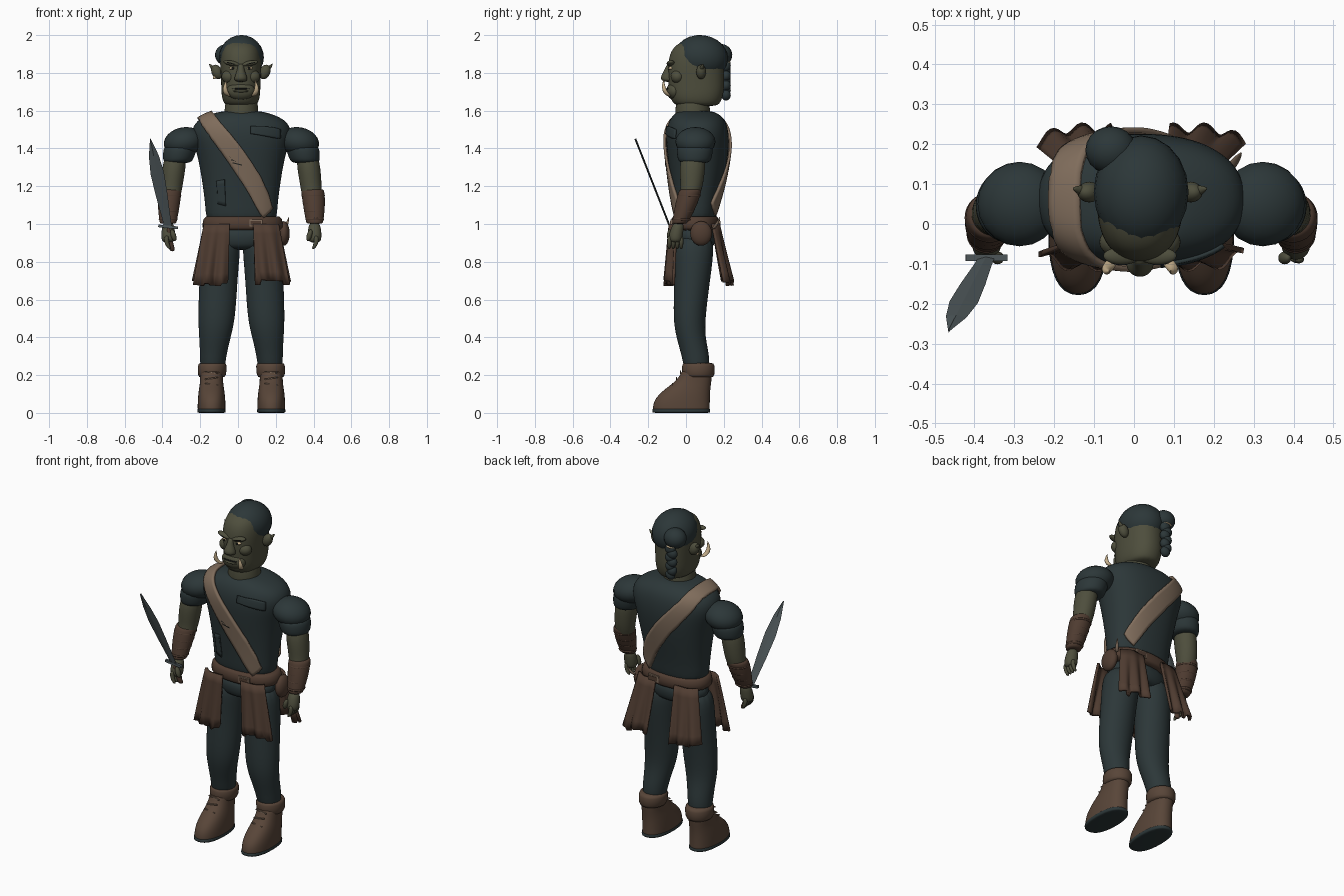
import bpy, bmesh, math, random
from mathutils import Vector, Matrix

random.seed(4)
if "Cube" in bpy.data.objects:
    bpy.data.objects.remove(bpy.data.objects["Cube"])

CX = 0.018  # body midline
SIDES = (("right", -1), ("left", 1))


def material(name, r, g, b):
    m = bpy.data.materials.new(name)
    m.use_nodes = True
    m.diffuse_color = (r, g, b, 1)
    bsdf = next(n for n in m.node_tree.nodes if n.type == "BSDF_PRINCIPLED")
    bsdf.inputs["Base Color"].default_value = (r, g, b, 1)
    bsdf.inputs["Roughness"].default_value = 0.9
    return m


CLOTH = material("dark teal cloth", .025, .038, .040)
SKIN = material("olive skin", .076, .076, .046)
LEATHER = material("dark brown leather", .080, .046, .031)
BOOT = material("boot leather", .098, .060, .040)
STRAP = material("tan strap", .215, .152, .106)
IVORY = material("ivory", .56, .43, .26)
STEEL = material("dull steel", .078, .098, .104)
BLACK = material("near black", .010, .011, .010)


def finish(name, bm, mat, smooth=True, subsurf=0):
    bmesh.ops.recalc_face_normals(bm, faces=bm.faces)
    me = bpy.data.meshes.new(name)
    bm.to_mesh(me)
    bm.free()
    me.materials.append(mat)
    for p in me.polygons:
        p.use_smooth = smooth
    ob = bpy.data.objects.new(name, me)
    bpy.context.collection.objects.link(ob)
    if subsurf:
        mod = ob.modifiers.new("round", "SUBSURF")
        mod.levels = mod.render_levels = subsurf
    return ob


def tube(name, rings, mat, n=16, power=2.0, subsurf=2):
    """Stack of level rings, each (x, y, z, half width, half depth)."""
    bm = bmesh.new()
    loops = []
    for x, y, z, rx, ry in rings:
        loop = []
        for i in range(n):
            a = math.tau * i / n
            c, s = math.cos(a), math.sin(a)
            loop.append(bm.verts.new((x + rx * math.copysign(abs(c) ** (2 / power), c),
                                      y + ry * math.copysign(abs(s) ** (2 / power), s), z)))
        loops.append(loop)
    for lo, hi in zip(loops, loops[1:]):
        for i in range(n):
            j = (i + 1) % n
            bm.faces.new((lo[i], lo[j], hi[j], hi[i]))
    bm.faces.new(loops[0])
    bm.faces.new(loops[-1])
    return finish(name, bm, mat, True, subsurf)


def ball(name, loc, r, mat, tilt=0, axis="Y"):
    bm = bmesh.new()
    m = Matrix.Translation(loc) @ Matrix.Rotation(tilt, 4, axis) @ Matrix.Diagonal((*r, 1))
    bmesh.ops.create_uvsphere(bm, u_segments=20, v_segments=12, radius=1, matrix=m)
    return finish(name, bm, mat)


def box(name, loc, size, mat, tilt=0, axis="Y"):
    bm = bmesh.new()
    m = Matrix.Translation(loc) @ Matrix.Rotation(tilt, 4, axis) @ Matrix.Diagonal((*size, 1))
    bmesh.ops.create_cube(bm, size=1, matrix=m)
    return finish(name, bm, mat, False)


def ribbon(name, path, mat, target, lift, thick):
    """Band through (centre, half-width vector) pairs, laid onto the target."""
    bm = bmesh.new()
    rows, steps, cols = [], 8, 7
    for k, ((c0, w0), (c1, w1)) in enumerate(zip(path, path[1:])):
        for i in range(steps + (k == len(path) - 2)):
            c = Vector(c0).lerp(Vector(c1), i / steps)
            w = Vector(w0).lerp(Vector(w1), i / steps)
            rows.append([bm.verts.new(c + w * (2 * j / (cols - 1) - 1)) for j in range(cols)])
    for a, b in zip(rows, rows[1:]):
        for j in range(cols - 1):
            bm.faces.new((a[j], a[j + 1], b[j + 1], b[j]))
    ob = finish(name, bm, mat)
    wrap = ob.modifiers.new("lay on", "SHRINKWRAP")
    wrap.target, wrap.offset, wrap.wrap_mode = target, lift, "ABOVE_SURFACE"
    solid = ob.modifiers.new("thickness", "SOLIDIFY")
    solid.thickness, solid.offset = thick, 0


# Torso, hips and neck
torso = tube("tunic", [(CX, .05, .98, .19, .11), (CX, .05, 1.08, .19, .115),
                       (CX, .06, 1.25, .213, .145), (CX, .063, 1.38, .238, .166),
                       (CX, .06, 1.48, .275, .17), (CX, .06, 1.55, .245, .152),
                       (CX, .055, 1.587, .15, .115), (CX, .05, 1.6, .09, .08)], CLOTH, 20, 2.3)
tube("hips", [(CX, .045, .86, .14, .09), (CX, .045, .9, .19, .115), (CX, .045, 1.0, .2, .118)], CLOTH)
tube("neck", [(CX, .04, 1.53, .1, .1), (CX, .035, 1.6, .09, .092), (CX, .035, 1.7, .085, .09)], SKIN)

# Chest patch, pocket and diagonal strap
ribbon("chest_patch", [((.07, -.14, 1.505), (0, 0, .025)), ((.26, -.1, 1.48), (0, 0, .035))],
       CLOTH, torso, .004, .01)
ribbon("pocket", [((-.14, -.12, 1.16), (0, 0, .06)), ((-.08, -.12, 1.16), (0, 0, .07))], CLOTH, torso, .003, .008)
slant, flat = (.045, 0, .03), (.052, 0, 0)
ribbon("strap", [((.195, -.1, 1.045), slant), ((.09, -.13, 1.21), slant), ((-.025, -.14, 1.37), slant),
                 ((-.145, -.13, 1.52), slant), ((-.19, -.02, 1.6), flat), ((-.19, .13, 1.6), flat),
                 ((-.15, .24, 1.51), slant), ((-.01, .26, 1.35), slant), ((.105, .25, 1.2), slant),
                 ((.19, .19, 1.07), slant)], STRAP, torso, .01, .014)
for i in range(3):
    box("strap_stitch", (-.02 + .008 * i, -.106, 1.35 - .016 * i), (.05, .008, .005), BLACK, .25)

# Belt, buckles and pouch
tube("belt", [(CX + .007, .048, .965, .2, .118), (CX + .007, .048, .972, .218, .132),
              (CX + .007, .048, 1.035, .212, .13), (CX + .007, .048, 1.045, .19, .11)], LEATHER, 24, 2.2, 1)
for y in (-.077, .173):
    box("buckle", (.095, y, 1.005), (.07, .012, .038), STRAP)
    box("buckle_slot", (.095, y * 1.01, 1.005), (.056, .014, .024), LEATHER)
ball("pouch", (.242, .08, .95), (.032, .058, .065), LEATHER)
tube("hip_spike", [(.24, .14, .97, .014, .014), (.26, .165, 1.0, .01, .01), (.27, .18, 1.04, .001, .001)], STRAP, 8, 2, 1)


# Hanging skirt flaps with soft folds and a ragged hem
def flap(name, side, y_top, y_low):
    bm = bmesh.new()
    rows, nc, nr = [], 25, 7
    hem = [random.uniform(-.02, .015) for _ in range(nc // 4 + 1)]
    inward = 1 if y_low < 0 else -1
    for r in range(nr):
        t, row = r / (nr - 1), []
        for c in range(nc):
            u = 2 * c / (nc - 1) - 1
            x = CX + side * (.128 + .037 * t) + u * (.066 + .026 * t)
            fold = math.sin(c * .62 + side) * .013 * t
            curl = max(side * u, 0) ** 2 * .035 * inward
            y = y_top + (y_low - y_top) * t + fold + curl
            row.append(bm.verts.new((x, y, 1.0 - .31 * t + hem[c // 4] * t ** 3)))
        rows.append(row)
    for a, b in zip(rows, rows[1:]):
        for c in range(nc - 1):
            bm.faces.new((a[c], a[c + 1], b[c + 1], b[c]))
    solid = finish(name, bm, LEATHER).modifiers.new("thickness", "SOLIDIFY")
    solid.thickness, solid.offset = .014, 0


for word, s in SIDES:
    flap(word + "_front_flap", s, -.085, -.1)
    flap(word + "_back_flap", s, .172, .235)

# Limbs, mirrored about the midline
for word, s in SIDES:
    def limb(part, rings, mat, **kw):
        return tube(word + "_" + part, [(CX + s * d, y, z, rx, ry) for d, y, z, rx, ry in rings], mat, **kw)

    limb("leg", [(.155, .06, .2, .065, .065), (.15, .052, .3, .07, .075), (.14, .025, .4, .085, .078),
                 (.131, .016, .5, .101, .087), (.122, .033, .7, .103, .096), (.113, .04, .82, .105, .106),
                 (.1, .04, .95, .1, .11)], CLOTH)
    # Boots
    limb("sole", [(.158, -.025, 0, .07, .15), (.158, -.025, .001, .077, .157), (.158, -.025, .02, .077, .157),
                  (.158, -.025, .028, .07, .15)], CLOTH, power=2.4, subsurf=1)
    limb("boot", [(.158, -.025, .012, .074, .153), (.158, -.025, .016, .075, .154), (.158, -.023, .065, .075, .152),
                  (.158, .0, .115, .07, .13), (.158, .035, .16, .062, .1), (.158, .055, .2, .062, .085),
                  (.156, .06, .24, .062, .08)], BOOT, power=2.3)
    limb("boot_cuff", [(.156, .065, .185, .065, .078), (.156, .065, .195, .077, .088),
                       (.154, .065, .255, .08, .09), (.154, .065, .268, .07, .08)], BOOT, subsurf=1)
    for i in range(3):
        box(word + "_lace", (CX + s * .158, -.03 - .02 * i, .215 - .032 * i), (.07, .006, .006), STRAP, .15 * (-1) ** i)
    # Puffed sleeves
    ball(word + "_sleeve_top", (CX + s * .305, .05, 1.435), (.107, .106, .077), CLOTH, s * .2)
    limb("sleeve_band", [(.34, .045, 1.32, .068, .075), (.335, .045, 1.34, .083, .092),
                         (.325, .047, 1.4, .092, .1), (.315, .048, 1.42, .08, .085)], CLOTH)
    # Arms, bracers and hands
    limb("arm", [(.387, -.038, .99, .032, .032), (.38, .005, 1.1, .05, .05), (.37, .03, 1.18, .056, .056),
                 (.362, .032, 1.26, .062, .068), (.345, .04, 1.39, .063, .07)], SKIN)
    limb("bracer", [(.388, -.036, 1.0, .042, .038), (.388, -.03, 1.01, .047, .044), (.385, 0, 1.1, .06, .06),
                    (.378, .022, 1.175, .064, .063), (.377, .025, 1.187, .055, .055)], LEATHER)
    for k in range(4):
        t = k / 3
        d, y, z, r = .388 - .008 * t, -.024 + .04 * t, 1.025 + .125 * t, .05 + .013 * t
        limb("bracer_wrap", [(d, y, z - .01, r - .002, r - .002), (d, y, z, r + .003, r + .003),
                             (d, y, z + .01, r - .002, r - .002)], LEATHER, subsurf=1)
    limb("hand", [(.388, -.055, .9, .03, .03), (.388, -.055, .93, .038, .038),
                  (.387, -.048, .97, .036, .036), (.387, -.038, 1.01, .027, .027)], SKIN)
    for k in range(4):
        y = -.088 + .021 * k
        limb("finger", [(.378, y, .866, .007, .007), (.39, y, .885, .013, .012),
                        (.398, y, .91, .014, .012), (.395, y, .94, .012, .012)], SKIN, n=8, subsurf=1)
    ball(word + "_thumb", (CX + s * .36, -.085, .94), (.014, .016, .032), SKIN, s * .3)

# Short sword held in the right hand
base, tip = Vector((-.37, -.085, .985)), Vector((-.465, -.27, 1.455))
along = (tip - base).normalized()
across = (Vector((1, 0, 0)) - along * along.x).normalized()
thick = along.cross(across) * .005
bm = bmesh.new()
loops = []
for t, w in ((0, .02), (.12, .023), (.35, .031), (.6, .036), (.8, .026), (.99, .002)):
    c = base.lerp(tip, t)
    loops.append([bm.verts.new(c + v) for v in (across * w, thick, across * -w, -thick)])
for a, b in zip(loops, loops[1:]):
    for i in range(4):
        bm.faces.new((a[i], a[(i + 1) % 4], b[(i + 1) % 4], b[i]))
bm.faces.new(loops[0])
bm.faces.new(loops[-1])
finish("sword_blade", bm, STEEL, False)
box("sword_guard", base, (.105, .016, .014), STEEL, .1)
tube("sword_grip", [(-.348, -.045, .855, .012, .012), (-.35, -.05, .87, .017, .017),
                    (-.357, -.06, .9, .013, .013), (-.37, -.085, .985, .013, .013)], LEATHER, 10)

# Head
HX = .015
tube("head", [(HX, .06, 1.622, .07, .1), (HX, .055, 1.64, .094, .128), (HX, .055, 1.685, .104, .145),
              (HX, .055, 1.74, .105, .15), (HX, .053, 1.81, .109, .15), (HX, .055, 1.87, .11, .15),
              (HX, .06, 1.93, .1, .136), (HX, .068, 1.965, .07, .095), (HX, .07, 1.98, .03, .04)],
     SKIN, 20, 2.25)
tube("nose", [(HX, -.09, 1.752, .02, .02), (HX, -.1, 1.762, .038, .034), (HX, -.1, 1.785, .032, .034),
              (HX, -.09, 1.815, .018, .024), (HX, -.085, 1.85, .018, .015)], SKIN)
ball("muzzle", (HX, -.06, 1.705), (.075, .043, .05), SKIN)
ball("mouth", (HX, -.093, 1.716), (.046, .014, .004), BLACK)
ball("lower_lip", (HX, -.09, 1.704), (.044, .018, .009), SKIN)
for word, s in SIDES:
    ball(word + "_brow", (HX + s * .045, -.08, 1.85), (.048, .022, .014), SKIN, -s * .2)
    ball(word + "_eyebrow", (HX + s * .048, -.091, 1.85), (.032, .012, .005), BLACK, -s * .22)
    ball(word + "_eye", (HX + s * .046, -.08, 1.825), (.016, .014, .008), IVORY)
    ball(word + "_pupil", (HX + s * .044, -.092, 1.825), (.007, .004, .007), BLACK)
    ball(word + "_cheek", (HX + s * .06, -.045, 1.78), (.042, .036, .036), SKIN)
    ball(word + "_ear", (HX + s * .127, .08, 1.805), (.028, .026, .04), SKIN, s * .4)
    tube(word + "_ear_tip", [(HX + s * .13, .08, 1.81, .022, .018), (HX + s * .15, .085, 1.83, .016, .014),
                             (HX + s * .168, .09, 1.85, .002, .002)], SKIN, 8, 2, 1)
    tube(word + "_tusk", [(HX + s * .062, -.085, 1.675, .013, .013), (HX + s * .078, -.105, 1.69, .016, .014),
                          (HX + s * .085, -.116, 1.715, .013, .012), (HX + s * .081, -.12, 1.742, .007, .007),
                          (HX + s * .076, -.118, 1.765, .001, .001)], IVORY, 10)
tube("right_ear_ring", [(-.125, .07, 1.765, .01, .01), (-.125, .07, 1.785, .01, .01)], IVORY, 8, 2, 1)

# Hair: cap, bun and braid
ball("hair_cap", (.018, .08, 1.882), (.119, .143, .118), CLOTH, -.12, "X")
ball("hair_bun", (-.058, .185, 1.895), (.064, .06, .058), CLOTH)
ball("braid_tie", (-.052, .213, 1.855), (.031, .024, .009), IVORY)
for k in range(7):
    ball("braid_lock", (-.05 + .006 * (-1) ** k, .212, 1.838 - .026 * k), (.033 - .001 * k, .025, .03),
         CLOTH, .6 * (-1) ** k)
